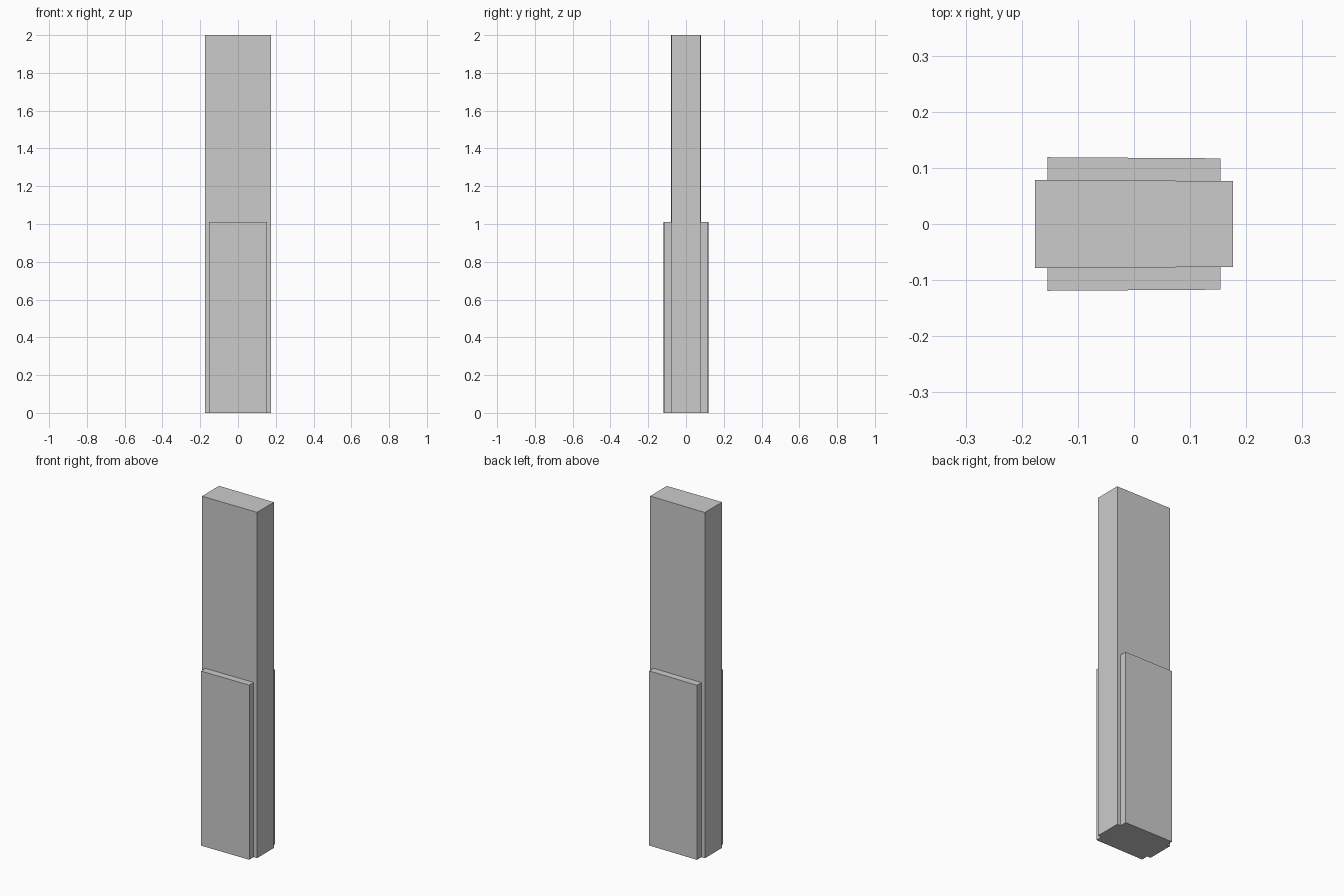
import bpy, bmesh

if "Cube" in bpy.data.objects:
    bpy.data.objects.remove(bpy.data.objects["Cube"])


def prism(name, half_x, y_left, y_right, height):
    """Upright block whose front/back edges differ slightly from left to right."""
    bm = bmesh.new()
    corners = [(-half_x, y_left[0]), (half_x, y_right[0]),
               (half_x, y_right[1]), (-half_x, y_left[1])]
    base = bm.faces.new([bm.verts.new((x, y, 0)) for x, y in corners])
    top = bmesh.ops.extrude_face_region(bm, geom=[base])["geom"]
    bmesh.ops.translate(bm, vec=(0, 0, height),
                        verts=[v for v in top if isinstance(v, bmesh.types.BMVert)])
    bmesh.ops.recalc_face_normals(bm, faces=bm.faces)
    mesh = bpy.data.meshes.new(name)
    bm.to_mesh(mesh)
    bm.free()
    obj = bpy.data.objects.new(name, mesh)
    bpy.context.collection.objects.link(obj)
    return obj


# Tall central slab, very slightly thicker on the left
prism("pillar_slab", 0.176, (-0.0785, 0.0785), (-0.0765, 0.0765), 2.0)

# Half-height facing plates on front and back
for name, side in (("front_plate", -1), ("back_plate", 1)):
    prism(name, 0.154, (side * 0.078, side * 0.119),
          (side * 0.0766, side * 0.117), 1.01)
